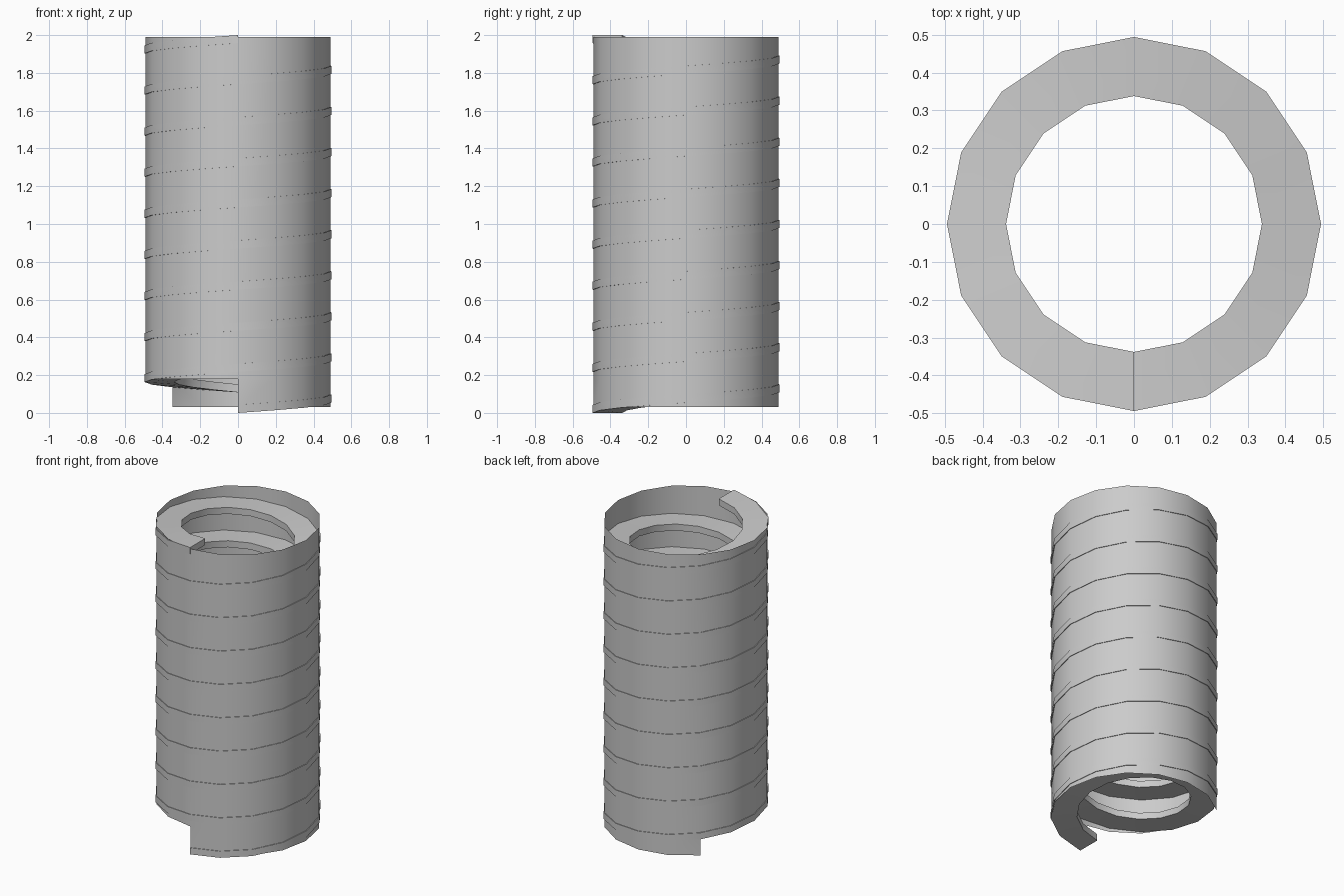
import bpy, bmesh
from math import sin, cos, pi, radians

if "Cube" in bpy.data.objects:
    bpy.data.objects.remove(bpy.data.objects["Cube"])

SIDES = 16
TURNS = 9
PITCH = 0.2175
THICK = 0.0425          # height of the thread section


def point(r, step, z):
    a = 2 * pi * step / SIDES      # starts at the front, runs anticlockwise
    return (r * sin(a), -r * cos(a), z)


def finish(bm, name):
    mesh = bpy.data.meshes.new(name)
    bm.to_mesh(mesh)
    bm.free()
    ob = bpy.data.objects.new(name, mesh)
    bpy.context.collection.objects.link(ob)
    bpy.ops.object.select_all(action='DESELECT')
    bpy.context.view_layer.objects.active = ob
    ob.select_set(True)
    bpy.ops.object.shade_smooth_by_angle(angle=radians(30))
    return ob


# Spiral thread: rectangular section swept around the axis
bm = bmesh.new()
section = [(0.338, 0), (0.494, 0), (0.494, THICK), (0.338, THICK)]
rings = []
for i in range(SIDES * TURNS + 1):
    lift = PITCH * i / SIDES
    rings.append([bm.verts.new(point(r, i, z + lift)) for r, z in section])
for a, b in zip(rings, rings[1:]):
    for k in range(4):
        n = (k + 1) % 4
        bm.faces.new((a[k], b[k], b[n], a[n]))
bm.faces.new(rings[0])
bm.faces.new(rings[-1][::-1])
bmesh.ops.recalc_face_normals(bm, faces=bm.faces)
finish(bm, "spiral_thread")

# Thin outer sleeve, with the lowest band cut away at the front left
bm = bmesh.new()
levels = [0.03, 0.18, 1.99]
grid = [[bm.verts.new(point(0.49, i, z)) for i in range(SIDES)] for z in levels]
for row in range(2):
    for i in range(SIDES):
        if row == 0 and i >= 10:
            continue
        j = (i + 1) % SIDES
        bm.faces.new((grid[row][i], grid[row][j], grid[row + 1][j], grid[row + 1][i]))
finish(bm, "outer_sleeve")
